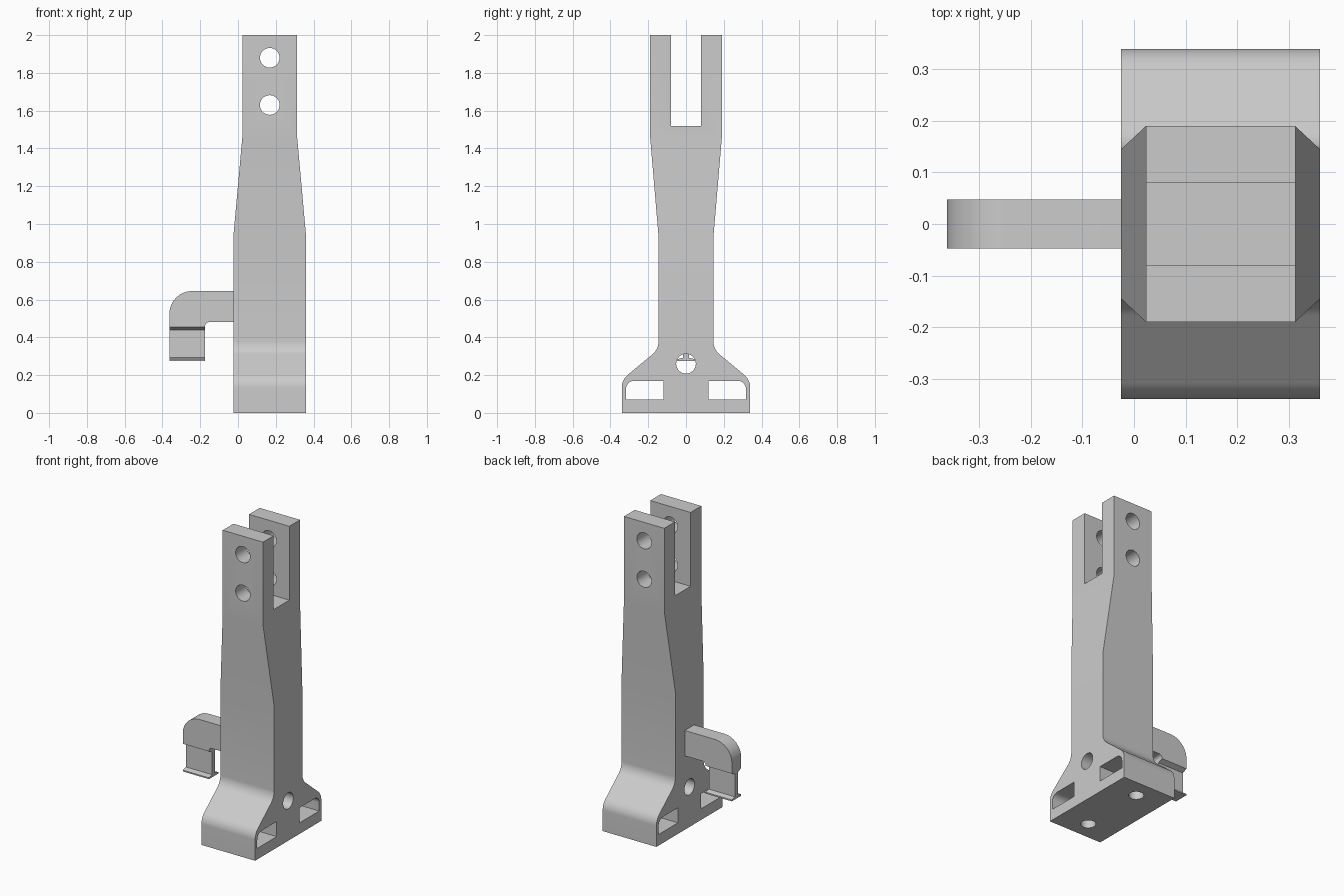
import bpy, bmesh, math
from mathutils import Vector

cube = bpy.data.objects.get("Cube")
if cube:
    bpy.data.objects.remove(cube)

grey = bpy.data.materials.new("plain grey")
grey.use_nodes = True
GREY = (0.6, 0.6, 0.6, 1)
grey.diffuse_color = GREY
grey.node_tree.nodes["Principled BSDF"].inputs["Base Color"].default_value = GREY

# Axis letter -> how profile (u, v) and depth d become a point
PLACE = {"x": lambda u, v, d: (d, u, v),
         "y": lambda u, v, d: (u, d, v),
         "z": lambda u, v, d: (u, v, d)}


def rounded(points, steps=10):
    """Outline from (u, v) or (u, v, radius) corners; a radius makes a fillet."""
    out = []
    for i, p in enumerate(points):
        c = Vector(p[:2])
        if len(p) == 2:
            out.append(c)
            continue
        r = p[2]
        a = (Vector(points[i - 1][:2]) - c).normalized()
        b = (Vector(points[(i + 1) % len(points)][:2]) - c).normalized()
        half = math.acos(a.dot(b)) / 2
        centre = c + (a + b).normalized() * (r / math.sin(half))
        start = c + a * (r / math.tan(half)) - centre
        end = c + b * (r / math.tan(half)) - centre
        for k in range(steps + 1):
            out.append(centre + start.lerp(end, k / steps).normalized() * r)
    return out


def prism(name, outline, axis, d0, d1):
    bm = bmesh.new()
    face = bm.faces.new([bm.verts.new(PLACE[axis](p[0], p[1], d0)) for p in outline])
    ext = bmesh.ops.extrude_face_region(bm, geom=[face], use_keep_orig=True)
    shift = Vector(PLACE[axis](0, 0, d1 - d0))
    bmesh.ops.translate(bm, vec=shift,
                        verts=[g for g in ext["geom"] if isinstance(g, bmesh.types.BMVert)])
    bmesh.ops.recalc_face_normals(bm, faces=bm.faces)
    mesh = bpy.data.meshes.new(name)
    bm.to_mesh(mesh)
    bm.free()
    mesh.materials.append(grey)
    ob = bpy.data.objects.new(name, mesh)
    bpy.context.collection.objects.link(ob)
    return ob


def circle(u, v, r, n=40):
    return [(u + r * math.cos(math.tau * i / n), v + r * math.sin(math.tau * i / n))
            for i in range(n)]


def activate(ob):
    bpy.ops.object.select_all(action="DESELECT")
    ob.select_set(True)
    bpy.context.view_layer.objects.active = ob


def combine(ob, tool, operation):
    mod = ob.modifiers.new("cut", "BOOLEAN")
    mod.operation, mod.solver, mod.object = operation, "EXACT", tool
    activate(ob)
    bpy.ops.object.modifier_apply(modifier=mod.name)
    bpy.data.objects.remove(tool)


def finish(ob):
    activate(ob)
    bpy.ops.object.shade_smooth_by_angle(angle=math.radians(25))


# Post: side outline with flared foot and forked top
side = [(0.34, 0), (0.34, 0.175, 0.087), (0.145, 0.337, 0.09), (0.145, 0.93),
        (0.19, 1.46), (0.19, 2), (0.08, 2), (0.08, 1.52)]
mirrored = [(-p[0], *p[1:]) for p in reversed(side)]
post = prism("forked_post", rounded(side + mirrored), "x", -0.025, 0.361)

# Front outline narrows the upper post
MID = 0.168
front = [(0.3, -0.1), (0.3, 0.5), (0.193, 0.93), (0.145, 1.46), (0.145, 2.1)]
combine(post, prism("taper_tool",
                    [(MID + u, v) for u, v in front] + [(MID - u, v) for u, v in reversed(front)],
                    "y", -0.5, 0.5), "INTERSECT")

# Pin holes through the fork, and the cross hole in the foot
for z in (1.63, 1.88):
    combine(post, prism("pin_tool", circle(MID, z, 0.052), "y", -0.5, 0.5), "DIFFERENCE")
combine(post, prism("cross_tool", circle(0, 0.26, 0.052), "x", -0.5, 0.5), "DIFFERENCE")

# Foot windows, each with a bolt hole in its floor
for s in (-1, 1):
    window = rounded([(s * 0.118, 0.072), (s * 0.318, 0.072),
                      (s * 0.318, 0.17, 0.045), (s * 0.118, 0.17)])
    combine(post, prism("window_tool", window, "x", -0.5, 0.5), "DIFFERENCE")
    combine(post, prism("bolt_tool", circle(MID, s * 0.22, 0.045), "z", -0.1, 0.1), "DIFFERENCE")
finish(post)

# Bent side arm
arm = prism("hook_arm", rounded([(-0.024, 0.645), (-0.363, 0.645, 0.12), (-0.363, 0.455),
                                 (-0.175, 0.455), (-0.175, 0.48, 0.022), (-0.024, 0.48)]),
            "y", -0.048, 0.048)
finish(arm)

# Thin web under the arm, ending in a lip
web = [(0.048, 0.455), (0.016, 0.44), (0.016, 0.292), (0.048, 0.284), (0.048, 0.275)]
finish(prism("hook_web_and_lip", web + [(-u, v) for u, v in reversed(web)],
             "x", -0.363, -0.175))
